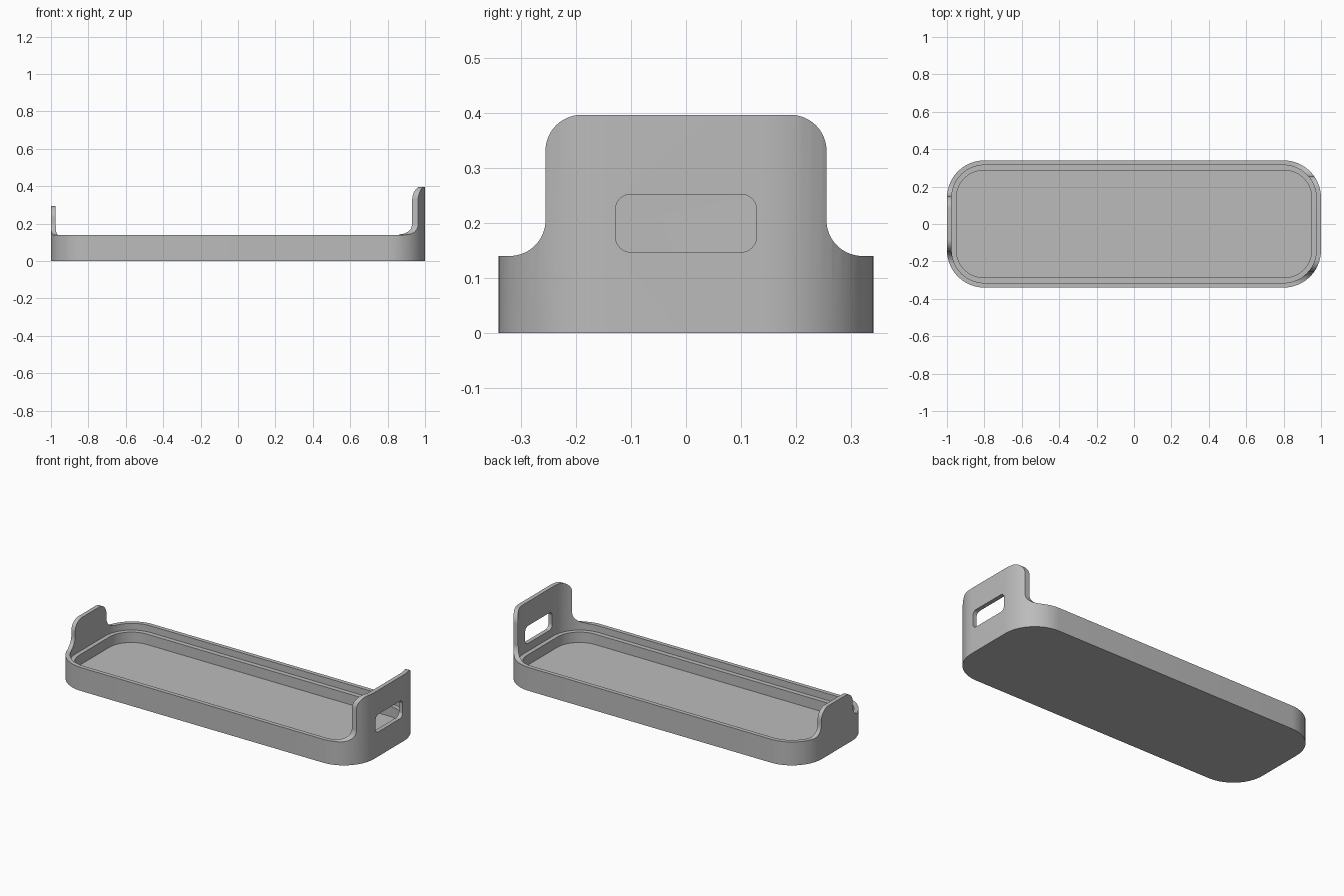
import bpy, bmesh
from math import sin, cos, pi, radians
from mathutils import Vector

if "Cube" in bpy.data.objects:
    bpy.data.objects.remove(bpy.data.objects["Cube"], do_unlink=True)

RIM = 0.14      # height of the tray rim
TOP = 0.396     # height of the tall end

grey = bpy.data.materials.new("plain grey")
grey.use_nodes = True
grey.diffuse_color = (0.5, 0.5, 0.5, 1)
grey.node_tree.nodes["Principled BSDF"].inputs["Base Color"].default_value = (0.5, 0.5, 0.5, 1)


def arc(cx, cy, r, start, end, steps=14):
    """Points on an arc, angles in degrees."""
    angles = [radians(start + (end - start) * i / steps) for i in range(steps + 1)]
    return [(cx + r * cos(a), cy + r * sin(a)) for a in angles]


def rounded_rect(hx, hy, r, cy=0.0):
    pts = []
    for sx, sy, a in ((1, 1, 0), (-1, 1, 90), (-1, -1, 180), (1, -1, 270)):
        pts += arc(sx * (hx - r), cy + sy * (hy - r), r, a, a + 90)
    return pts


def prism(name, pts, low, high, axis="Z"):
    """Extrude a profile along Z (points are x, y) or X (points are y, z)."""
    bm = bmesh.new()
    if axis == "Z":
        verts = [bm.verts.new((a, b, low)) for a, b in pts]
        move = Vector((0, 0, high - low))
    else:
        verts = [bm.verts.new((low, a, b)) for a, b in pts]
        move = Vector((high - low, 0, 0))
    face = bm.faces.new(verts)
    new = bmesh.ops.extrude_face_region(bm, geom=[face])["geom"]
    bmesh.ops.translate(bm, vec=move, verts=[v for v in new if isinstance(v, bmesh.types.BMVert)])
    bmesh.ops.recalc_face_normals(bm, faces=bm.faces)
    mesh = bpy.data.meshes.new(name)
    bm.to_mesh(mesh)
    bm.free()
    mesh.materials.append(grey)
    obj = bpy.data.objects.new(name, mesh)
    bpy.context.collection.objects.link(obj)
    return obj


def tab_trim(half, height, r):
    """Region above an end tab with rounded shoulders and flared feet."""
    right = arc(half - r, height - r, r, 90, 0) + arc(half + r, RIM + r, r, 180, 270)
    left = [(-y, z) for y, z in reversed(right)]
    return [(-0.5, RIM)] + left + right + [(0.5, RIM), (0.5, 0.6), (-0.5, 0.6)]


# Solid tray body with rounded corners
tray = prism("tray", rounded_rect(1.0, 0.34, 0.2), 0, TOP)

# Stepped cavity, end tab outlines and the slot in the tall end
cutters = [
    prism("upper_cavity_cutter", rounded_rect(0.975, 0.315, 0.175), 0.10, 0.6),
    prism("lower_cavity_cutter", rounded_rect(0.95, 0.287, 0.147), 0.038, 0.6),
    prism("side_wall_cutter", [(-0.86, -0.5), (0.86, -0.5), (0.86, 0.5), (-0.86, 0.5)], RIM, 0.6),
    prism("tall_tab_cutter", tab_trim(0.255, TOP, 0.065), 0.8, 1.1, "X"),
    prism("short_tab_cutter", tab_trim(0.148, 0.295, 0.065), -1.1, -0.8, "X"),
    prism("slot_cutter", rounded_rect(0.128, 0.0525, 0.028, 0.1995), 0.9, 1.1, "X"),
]

bpy.ops.object.select_all(action="DESELECT")
bpy.context.view_layer.objects.active = tray
tray.select_set(True)
for cutter in cutters:
    cutter.hide_render = True
    mod = tray.modifiers.new(cutter.name, "BOOLEAN")
    mod.operation = "DIFFERENCE"
    mod.solver = "EXACT"
    mod.object = cutter
    bpy.ops.object.modifier_apply(modifier=mod.name)
for cutter in cutters:
    bpy.data.objects.remove(cutter, do_unlink=True)

bpy.ops.object.shade_smooth_by_angle(angle=radians(30))
